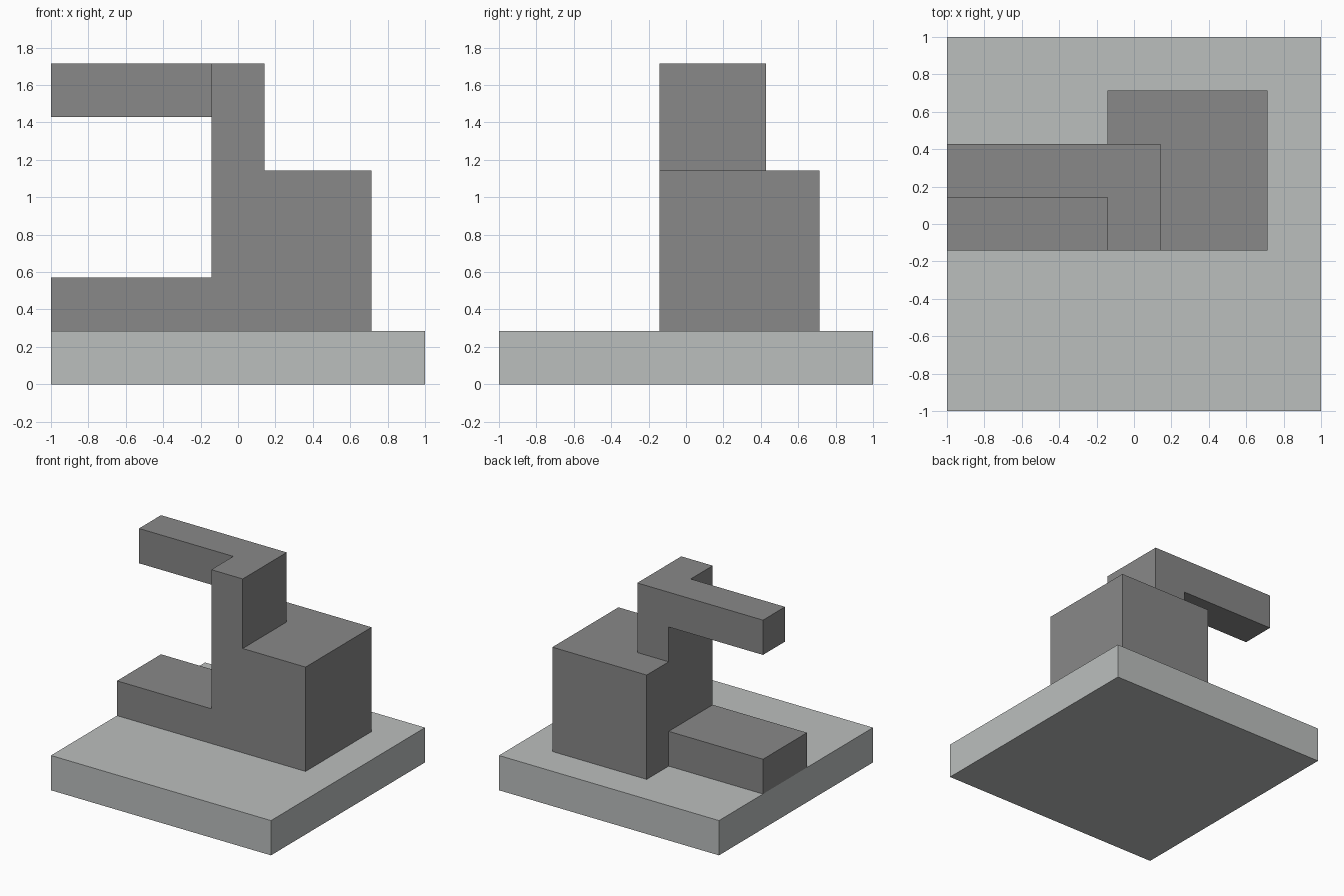
import bpy
import bmesh

cube = bpy.data.objects.get("Cube")
if cube:
    bpy.data.objects.remove(cube, do_unlink=True)

U = 1 / 7  # module that every part is a multiple of


def material(name, rgb):
    mat = bpy.data.materials.new(name)
    mat.use_nodes = True
    mat.diffuse_color = (*rgb, 1)
    bsdf = next(n for n in mat.node_tree.nodes if n.type == "BSDF_PRINCIPLED")
    bsdf.inputs["Base Color"].default_value = (*rgb, 1)
    bsdf.inputs["Roughness"].default_value = 0.8
    return mat


def box(name, x, y, z, mat):
    """Box spanning the given (low, high) ranges in modules."""
    bm = bmesh.new()
    bmesh.ops.create_cube(bm, size=1)
    for v in bm.verts:
        for i, (low, high) in enumerate((x, y, z)):
            v.co[i] = U * (high if v.co[i] > 0 else low)
    mesh = bpy.data.meshes.new(name)
    bm.to_mesh(mesh)
    bm.free()
    mesh.materials.append(mat)
    obj = bpy.data.objects.new(name, mesh)
    bpy.context.collection.objects.link(obj)
    return obj


light_grey = material("light grey", (0.50, 0.52, 0.515))
dark_grey = material("dark grey", (0.246, 0.246, 0.246))

# Square ground slab
box("base_slab", (-7, 7), (-7, 7), (0, 2), light_grey)

# Main block with the narrower tower on top
box("main_block", (-1, 5), (-1, 5), (2, 8), dark_grey)
box("tower", (-1, 1), (-1, 3), (8, 12), dark_grey)

# Arms reaching out to the side
box("lower_arm", (-7, -1), (-1, 3), (2, 4), dark_grey)
box("upper_arm", (-7, -1), (1, 3), (10, 12), dark_grey)
